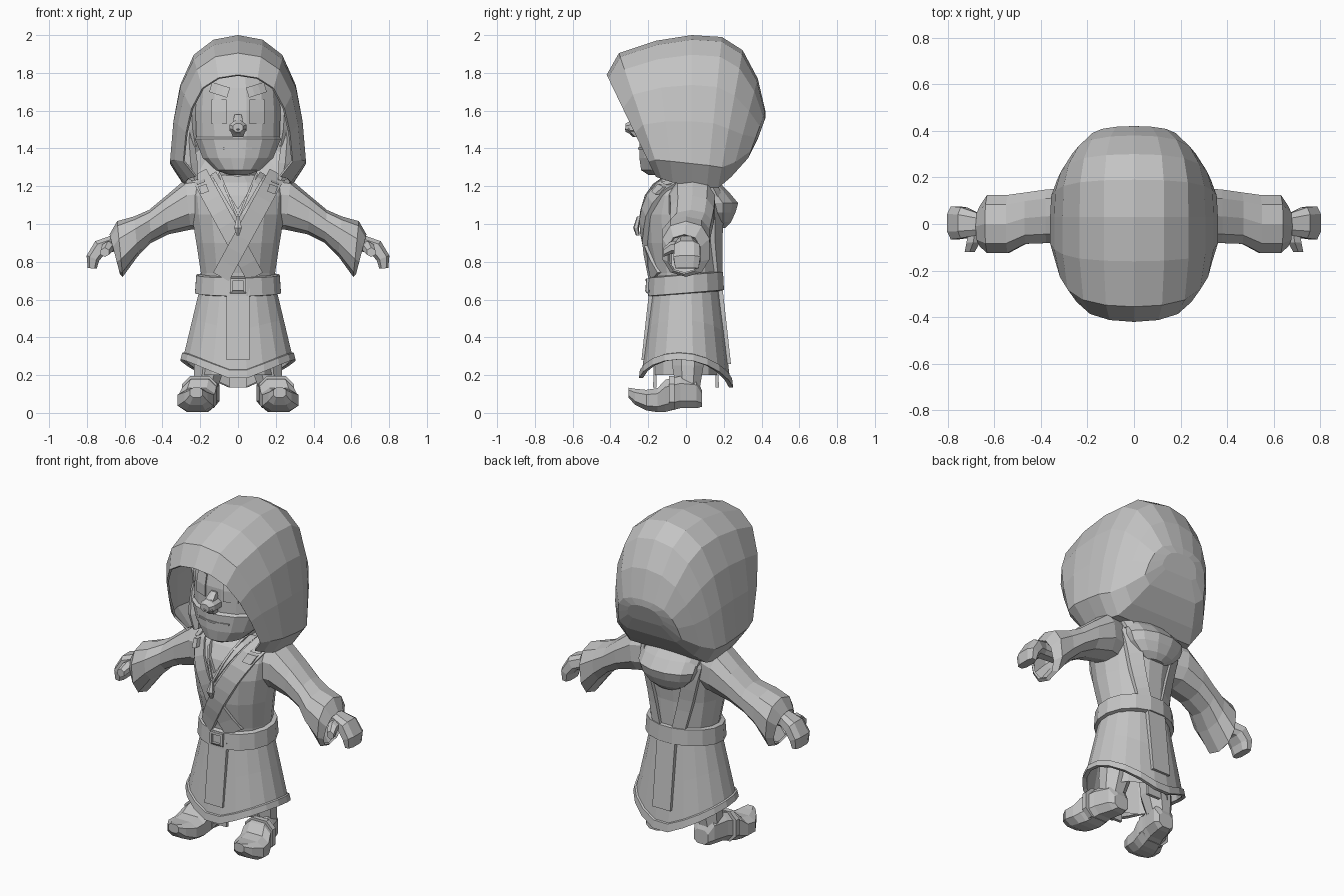
import bpy, bmesh
from math import sin, cos, pi, copysign
from mathutils import Vector as V

if "Cube" in bpy.data.objects:
    bpy.data.objects.remove(bpy.data.objects["Cube"])

GREY = bpy.data.materials.new("plain grey")
GREY.use_nodes = True
GREY.diffuse_color = (0.55, 0.55, 0.55, 1)
GREY.node_tree.nodes["Principled BSDF"].inputs["Base Color"].default_value = (0.55, 0.55, 0.55, 1)
SIDES = (("left", 1), ("right", -1))


def loft(name, rings, caps=(True, True), sx=1, skip=None, thick=0):
    """Skin a list of equal rings; sx=-1 mirrors the part."""
    bm = bmesh.new()
    rows = [[bm.verts.new((p[0] * sx, p[1], p[2])) for p in r] for r in rings]
    n = len(rows[0])
    for i in range(len(rows) - 1):
        for j in range(n):
            if not (skip and skip(i, j)):
                k = (j + 1) % n
                bm.faces.new((rows[i][j], rows[i][k], rows[i + 1][k], rows[i + 1][j]))
    for cap, row in zip(caps, (rows[0], rows[-1])):
        if cap:
            bm.faces.new(row)
    bmesh.ops.recalc_face_normals(bm, faces=bm.faces)
    me = bpy.data.meshes.new(name)
    bm.to_mesh(me)
    bm.free()
    me.materials.append(GREY)
    ob = bpy.data.objects.new(name, me)
    bpy.context.collection.objects.link(ob)
    if thick:
        mod = ob.modifiers.new("thickness", "SOLIDIFY")
        mod.thickness = thick
    return ob


def ring(c, u, v, n=8, e=1.0, turn=0.5):
    """Rounded ring about c; e below 1 makes it boxier."""
    c, u, v = V(c), V(u), V(v)
    f = lambda t: copysign(abs(t) ** e, t)
    angles = [2 * pi * (k + turn) / n for k in range(n)]
    return [c + u * f(cos(a)) + v * f(sin(a)) for a in angles]


def stack(name, table, n=16, caps=(True, True), tilt=0):
    """Horizontal rings from rows of z, half width, centre y, half depth."""
    rings = [ring((0, y, z + tilt * y), (rx, 0, 0), (0, ry, tilt * ry), n) for z, rx, y, ry in table]
    return loft(name, rings, caps)


def surface(table, x, z, side):
    """Depth of a stacked body at x, z; side -1 is the front."""
    z = min(max(z, table[0][0]), table[-1][0])
    for a, b in zip(table, table[1:]):
        if z <= b[0]:
            t = (z - a[0]) / (b[0] - a[0])
            rx, y, ry = (a[i] + (b[i] - a[i]) * t for i in (1, 2, 3))
            return y + side * ry * max(0, 1 - (x / rx) ** 2) ** 0.5


def strap(name, table, start, end, width, off, side=-1, sx=1, steps=8):
    """A strip that hugs a stacked body."""
    a, b = V(start), V(end)
    d = (b - a).normalized()
    perp = V((-d.y, d.x)) * width / 2
    rings = []
    for k in range(steps + 1):
        c = a.lerp(b, k / steps)
        p, q = c + perp, c - perp
        yp, yq = (surface(table, e.x, e.y, side) for e in (p, q))
        rings.append([(p.x, yp + side * off, p.y), (q.x, yq + side * off, q.y),
                      (q.x, yq - side * .01, q.y), (p.x, yp - side * .01, p.y)])
    return loft(name, rings, sx=sx)


def limb(name, path, n=6, sx=1, e=.7):
    """Rows of centre, radius in the x-z plane, radius in y."""
    rings = []
    for i, (c, r, ry) in enumerate(path):
        d = V(path[min(i + 1, len(path) - 1)][0]) - V(path[max(i - 1, 0)][0])
        u = V((-d.z, 0, d.x)).normalized() * r
        rings.append(ring(c, u, (0, ry, 0), n, e))
    return loft(name, rings, sx=sx)


# Hood: arches from the face opening to the back
ARCH = [(.78, 0), (1, .15), (.95, .43), (.85, .67), (.65, .87), (.36, .97)]
ARCH = ARCH + [(0, 1)] + [(-x, z) for x, z in reversed(ARCH)]
stations = [  # top y, top z, bottom y, bottom z, half width
    (-.42, 1.79, -.16, 1.25, .29), (-.355, 1.905, -.13, 1.24, .335),
    (-.16, 1.97, -.07, 1.22, .36), (.03, 2.0, .03, 1.2, .36),
    (.19, 1.99, .11, 1.19, .355), (.30, 1.92, .17, 1.19, .33),
    (.38, 1.77, .24, 1.25, .28), (.42, 1.6, .33, 1.35, .21),
    (.42, 1.56, .38, 1.45, .12)]
arches = [[(x * w, yb + (yt - yb) * h, zb + (zt - zb) * h) for x, h in ARCH]
          for yt, zt, yb, zb, w in stations]
loft("hood", arches, (False, True), skip=lambda i, j: j == len(ARCH) - 1 and i < 3, thick=.012)

# Head with beard and face
HEAD = [(1.26, .05, -.14, .06), (1.285, .12, -.12, .12), (1.35, .19, -.08, .17),
        (1.45, .232, -.06, .19), (1.46, .225, -.05, .18), (1.6, .23, -.03, .2),
        (1.72, .22, 0, .2), (1.82, .17, 0, .16), (1.88, .08, 0, .08)]
stack("head", HEAD)
strap("mouth", HEAD, (-.1, 1.4), (.1, 1.4), .01, .004)
limb("nose", [((0, -.22, 1.58), .02, .02), ((0, -.26, 1.54), .03, .035),
              ((0, -.28, 1.50), .045, .045), ((0, -.25, 1.46), .03, .03)])
loft("nose_tip", [ring((0, y, 1.51), (r, 0, 0), (0, 0, r * .8), 8)
                  for y, r in ((-.22, .05), (-.29, .05), (-.32, .03))])
for s, sx in SIDES:
    strap(s + "_eye", HEAD, (.1, 1.66), (.1, 1.53), .08, .008, sx=sx, steps=2)
    strap(s + "_brow", HEAD, (.05, 1.695), (.145, 1.725), .055, .02, sx=sx, steps=3)
    limb(s + "_ear", [((.225, -.04, 1.41), .01, .02), ((.24, -.03, 1.5), .025, .045),
                      ((.245, -.03, 1.58), .03, .05), ((.23, -.04, 1.64), .01, .02)], sx=sx)
    limb(s + "_hair_lock", [((.24, .02, 1.6), .02, .05), ((.26, .0, 1.45), .03, .07),
                            ((.25, -.03, 1.32), .04, .07), ((.23, -.06, 1.23), .02, .03)], sx=sx)

# Upper robe
TORSO = [(.62, .19, 0, .17), (.74, .2, 0, .18), (.9, .225, -.015, .2),
         (1.05, .25, -.01, .215), (1.15, .26, 0, .2), (1.22, .24, .01, .165), (1.26, .15, .02, .12)]
stack("upper_robe", TORSO)
stack("neck", [(1.2, .11, -.01, .1), (1.34, .1, -.01, .1)], 10)
stack("back_cowl", [(.98, .06, .18, .03), (1.01, .12, .18, .06), (1.06, .17, .17, .095),
                    (1.11, .19, .165, .115), (1.17, .19, .13, .1), (1.22, .17, .1, .08)], 12)
for s, sx in SIDES:
    top = .01 if sx > 0 else 0
    strap(s + "_front_strap", TORSO, (.21, 1.27), (-.09, .72), .095, .015 + top, sx=sx)
    strap(s + "_back_strap", TORSO, (.2, 1.27), (.07, .72), .07, .018, 1, sx)
    strap(s + "_collar", TORSO, (.13, 1.27), (0, 1.05), .03, .014, sx=sx)
    strap(s + "_necklace", TORSO, (.10, 1.27), (0, 1.03), .012, .022, sx=sx)
    for i, z in enumerate((1.235, 1.185)):
        strap(s + "_strap_stud_" + str(i + 1), TORSO, (.21 - i * .02, z + .02),
              (.195 - i * .02, z - .02), .045, .037, sx=sx, steps=2)
    strap(s + "_back_stud", TORSO, (.18, 1.2), (.17, 1.15), .04, .03, 1, sx, 2)
limb("pendant", [((0, -.25, 1.04), .008, .01), ((0, -.265, .98), .022, .015), ((0, -.255, .94), .008, .01)])

# Belt and buckle
BELT = [(.63, .205, 0, .18), (.635, .232, 0, .205), (.73, .225, 0, .2), (.735, .2, 0, .18)]
stack("belt", BELT, tilt=.08)
for end, z in (("lower", .64), ("upper", .705)):
    strap(end + "_buckle_bar", BELT, (-.042, z), (.042, z), .014, .012, steps=2)
for s, sx in SIDES:
    strap(s + "_buckle_bar", BELT, (.036, .705), (.036, .64), .014, .012, sx=sx, steps=2)


# Skirt with a hem that rises at the sides
def skirt_ring(t, grow=0):
    out = []
    for k in range(20):
        a = 2 * pi * (k + .5) / 20
        low = .15 - .025 * sin(a) + .135 * abs(cos(a)) ** 1.2
        z = .7 + (low - .7) * t
        out.append(((.195 + .1 * t + grow) * cos(a), (.175 + .065 * t + grow) * sin(a), z))
    return out


loft("skirt", [skirt_ring(t) for t in (0, .5, 1)], (False, False), thick=.012)
loft("skirt_hem", [skirt_ring(.92, .002), skirt_ring(.925, .012), skirt_ring(1.01, .012),
                   skirt_ring(1.01, -.01)], (False, False))
INNER = [(.2, .2, 0, .17), (.45, .18, 0, .165)]
stack("inner_robe", INNER, 12, (False, False))
strap("front_flap", INNER, (0, .35), (0, .135), .09, .008, steps=2)
strap("back_flap", INNER, (0, .35), (0, .135), .09, .008, 1, steps=2)
SKIRT = [(.1, .3, 0, .242), (.7, .19, 0, .18)]
strap("front_tabard", SKIRT, (0, .7), (0, .28), .12, .018)
strap("back_tabard", SKIRT, (0, .7), (0, .26), .12, .018, 1)

for s, sx in SIDES:
    # Wide sleeve: top x, z, bottom x, z, centre y, half depth
    cuts = [(.19, 1.25, .18, .97, .02, .12), (.28, 1.235, .25, .97, .035, .125),
            (.38, 1.15, .37, .945, .033, .12), (.47, 1.075, .46, .9, .025, .115),
            (.55, 1.04, .53, .83, .0, .13), (.64, 1.015, .61, .72, .0, .13),
            (.68, .945, .625, .735, -.01, .09)]
    rings = [ring(((a + c) / 2, y, (b + d) / 2), ((a - c) / 2, 0, (b - d) / 2), (0, r, 0), 10, .85, 0)
             for a, b, c, d, y, r in cuts]
    loft(s + "_sleeve", rings, (True, False), sx, thick=.012)
    # Curled hand with thumb
    limb(s + "_hand", [((.56, 0, .9), .045, .045), ((.67, 0, .895), .045, .05),
                       ((.73, .005, .875), .045, .07), ((.768, .005, .82), .038, .075),
                       ((.772, .005, .765), .025, .065)], 8, sx)
    loft(s + "_thumb", [ring((x, y, z), (r, 0, 0), (0, 0, r), 6)
                        for x, y, z, r in ((.68, -.02, .88, .035), (.69, -.08, .875, .033),
                                           (.705, -.12, .85, .025))], sx=sx)
    # Leg and boot with an upturned toe
    loft(s + "_leg", [ring((x, .01, z), (r, 0, 0), (0, r, 0), 8)
                      for x, z, r in ((.12, .55, .09), (.15, .25, .09), (.17, .14, .07))], sx=sx)
    boot = [(.085, .16, .03, .12, .05), (.055, .165, .02, .19, .07), (-.03, .185, .02, .2, .08),
            (-.11, .205, .0, .18, .095), (-.15, .217, .0, .135, .1), (-.21, .225, .01, .125, .1),
            (-.27, .222, .04, .13, .065), (-.305, .22, .08, .135, .035)]
    loft(s + "_boot", [ring((x, y, (lo + hi) / 2), (w, 0, 0), (0, 0, (hi - lo) / 2), 8, .7)
                       for y, x, lo, hi, w in boot], sx=sx)
    loft(s + "_boot_strap", [ring((.203, y, .105), (.098, 0, 0), (0, 0, .095), 8, .7)
                             for y in (-.09, -.06)], sx=sx)
